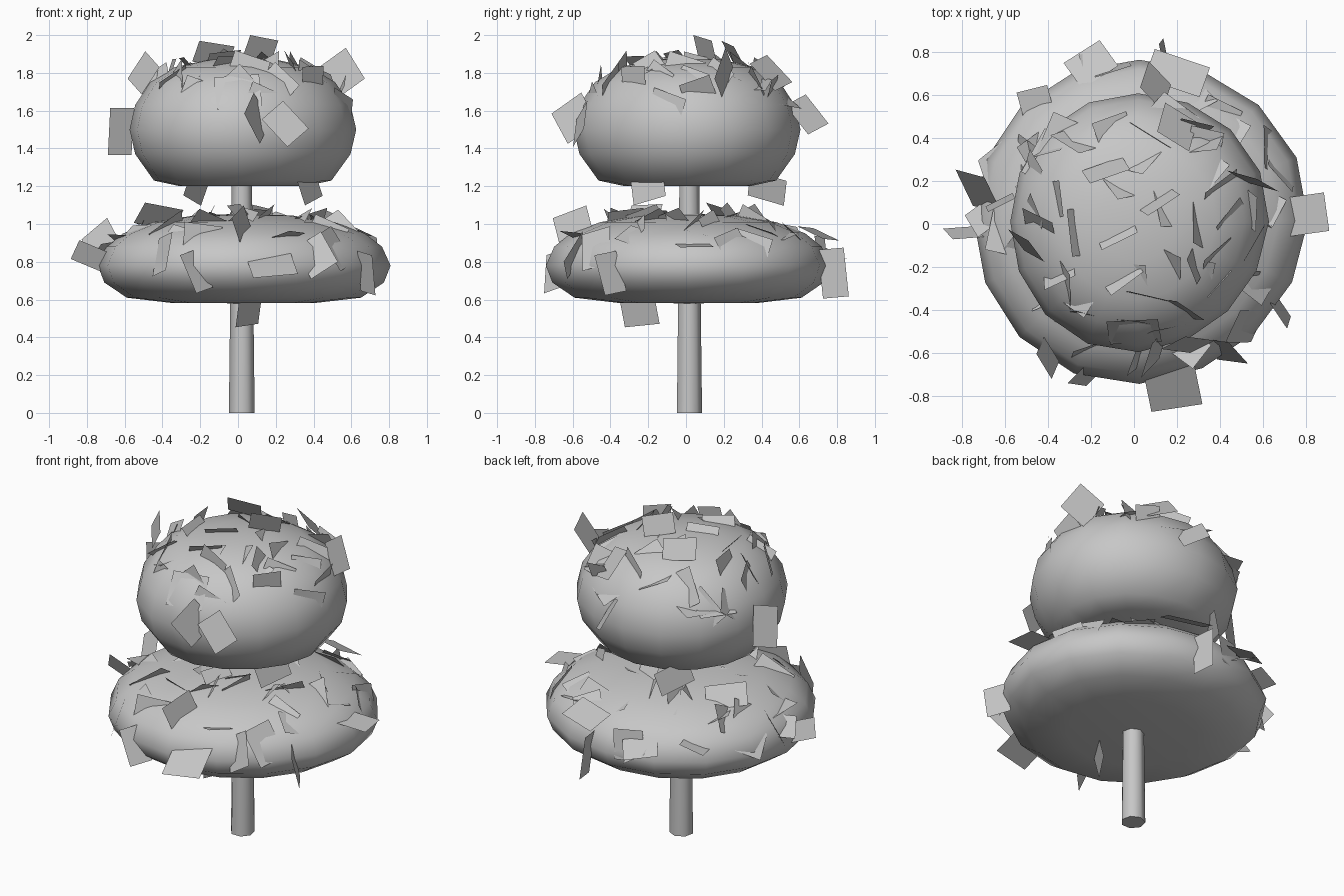
import bpy, bmesh, math, random
from mathutils import Vector, Matrix

if "Cube" in bpy.data.objects:
    bpy.data.objects.remove(bpy.data.objects["Cube"])

random.seed(11)
grey = bpy.data.materials.new("plain_grey")
grey.diffuse_color = (0.57, 0.57, 0.57, 1)
grey.use_nodes = True
grey.node_tree.nodes["Principled BSDF"].inputs["Base Color"].default_value = grey.diffuse_color


def finish(name, bm, smooth):
    mesh = bpy.data.meshes.new(name)
    bm.to_mesh(mesh)
    bm.free()
    mesh.materials.append(grey)
    for p in mesh.polygons:
        p.use_smooth = smooth
    obj = bpy.data.objects.new(name, mesh)
    bpy.context.collection.objects.link(obj)
    return obj


def crown(name, profile, cx, cy, y_scale, sides=16, wobble=0.012):
    """Rounded foliage mass: lathe a profile, slightly uneven around."""
    bm = bmesh.new()
    rings = []
    for r, z in profile:
        if r == 0:
            rings.append([bm.verts.new((cx, cy, z))])
            continue
        ring = []
        for i in range(sides):
            a = 2 * math.pi * i / sides
            q = r * (1 + wobble * math.sin(3 * a + 1) + wobble * math.sin(2 * a))
            ring.append(bm.verts.new((cx + q * math.cos(a),
                                      cy + y_scale * q * math.sin(a), z)))
        rings.append(ring)
    for lo, hi in zip(rings, rings[1:]):
        for i in range(sides):
            j = (i + 1) % sides
            face = [lo[i % len(lo)], lo[j % len(lo)], hi[j % len(hi)], hi[i % len(hi)]]
            bm.faces.new(list(dict.fromkeys(face)))
    bmesh.ops.recalc_face_normals(bm, faces=bm.faces)
    return finish(name, bm, True)


def add_card(bm, center, normal, spin, w, h):
    """One flat leaf card."""
    rot = Vector(normal).to_track_quat('Z', 'Y').to_matrix().to_4x4()
    m = Matrix.Translation(center) @ rot @ Matrix.Rotation(math.radians(spin), 4, 'Z')
    bm.faces.new([bm.verts.new(m @ Vector((sx * w / 2, sy * h / 2, 0)))
                  for sx, sy in ((-1, -1), (1, -1), (1, 1), (-1, 1))])


def leaf_cards(name, placed, profile, cx, cy, count):
    """Placed cards on the outline plus scattered cards over the dome."""
    bm = bmesh.new()
    for c in placed:
        add_card(bm, *c)
    for i in range(count):
        # even spread by radius over the upper part of the profile
        t = math.sqrt(random.uniform(0.02, 0.93)) * profile[4][0]
        for (r0, z0), (r1, z1) in zip(profile[4:], profile[5:]):
            if r1 <= t <= r0:
                z = z0 + (z1 - z0) * (r0 - t) / (r0 - r1)
                slope = Vector((z1 - z0, r0 - r1))
                break
        slope.normalize()
        a = i * 2.39996
        out = Vector((math.cos(a) * slope.x, math.sin(a) * slope.x, slope.y))
        pos = Vector((cx + t * math.cos(a), cy + t * math.sin(a), z)) - out * 0.03
        # tilt each card away from the surface so part of it is buried
        side = out.orthogonal().normalized()
        side.rotate(Matrix.Rotation(random.uniform(0, 6.28), 3, out))
        tilt = random.uniform(0.25, 1.1)
        add_card(bm, pos, out * math.cos(tilt) + side * math.sin(tilt),
                 random.uniform(0, 90), random.uniform(0.14, 0.18),
                 random.uniform(0.18, 0.23))
    return finish(name, bm, False)


# Trunk
bm = bmesh.new()
bmesh.ops.create_cone(bm, cap_ends=True, segments=7, radius1=0.07, radius2=0.055,
                      depth=1.25, matrix=Matrix.Translation((0.02, 0.015, 0.625)))
trunk = finish("trunk", bm, False)
bpy.context.view_layer.objects.active = trunk
trunk.select_set(True)
bpy.ops.object.shade_smooth_by_angle(angle=math.radians(60))

# Foliage masses
low = [(0, .58), (.38, .582), (.62, .61), (.74, .69), (.775, .78),
       (.73, .88), (.64, .95), (.48, 1.01), (.26, 1.045), (0, 1.055)]
top = [(0, 1.2), (.33, 1.2), (.47, 1.23), (.57, 1.37), (.6, 1.5),
       (.57, 1.63), (.49, 1.75), (.36, 1.83), (.18, 1.87), (0, 1.885)]
crown("lower_crown", low, 0.025, 0.015, 0.97)
crown("upper_crown", top, 0.02, 0.01, 1.0)

# Leaf cards: center, facing, spin, width, height
low_cards = [
    ((.14, .78, .74), (1, .2, .1), 5, .14, .26),
    ((.06, -.25, .56), (.8, -.5, -.2), 5, .22, .2),
    ((.77, .04, .89), (.1, 0, 1), 8, .18, .25),
    ((.18, -.76, .78), (0, -.5, .85), 10, .24, .22),
    ((-.72, .15, .9), (-.5, -.6, .4), 45, .18, .24),
    ((-.42, .2, 1.04), (-.3, .7, .6), 12, .24, .14),
    ((-.2, .74, .86), (-.1, .4, .9), 20, .2, .16),
    ((.2, .7, .95), (.1, .4, .9), -5, .27, .16),
    ((-.78, -.04, .83), (.1, .9, .4), 25, .18, .12),
    ((.68, -.4, .74), (.8, .5, .2), 10, .14, .22),
    ((-.22, -.7, .75), (.6, -.7, .3), 15, .13, .22),
    ((-.4, -.62, .84), (-.8, -.4, .3), 15, .14, .22),
    ((.02, -.6, 1.0), (.9, -.4, .2), 20, .2, .14),
]
top_cards = [
    ((.55, .2, 1.8), (.3, .8, -.1), -35, .18, .2),
    ((-.62, .1, 1.49), (-.4, .8, .1), 0, .14, .25),
    ((-.5, -.1, 1.8), (-.7, -.7, .2), -35, .15, .18),
    ((.12, .1, 1.93), (-.4, .7, .3), 10, .18, .12),
    ((-.13, .25, 1.9), (-.2, .8, .5), 10, .2, .13),
    ((.1, -.59, 1.56), (.8, -.4, .2), 35, .2, .2),
    ((.25, -.56, 1.53), (.2, -.9, .3), 40, .16, .2),
    ((.0, -.5, 1.7), (0, -.8, .5), 5, .24, .2),
    ((.1, .64, 1.58), (.7, .4, .5), 25, .16, .2),
    ((.38, -.2, 1.19), (.8, -.5, .2), 15, .2, .14),
    ((-.22, .43, 1.19), (-.7, .4, .2), 15, .22, .14),
    ((.2, .45, 1.8), (.5, .5, .6), 20, .18, .2),
]
leaf_cards("lower_leaf_cards", low_cards, low, 0.025, 0.015, 46)
leaf_cards("upper_leaf_cards", top_cards, top, 0.02, 0.01, 40)
